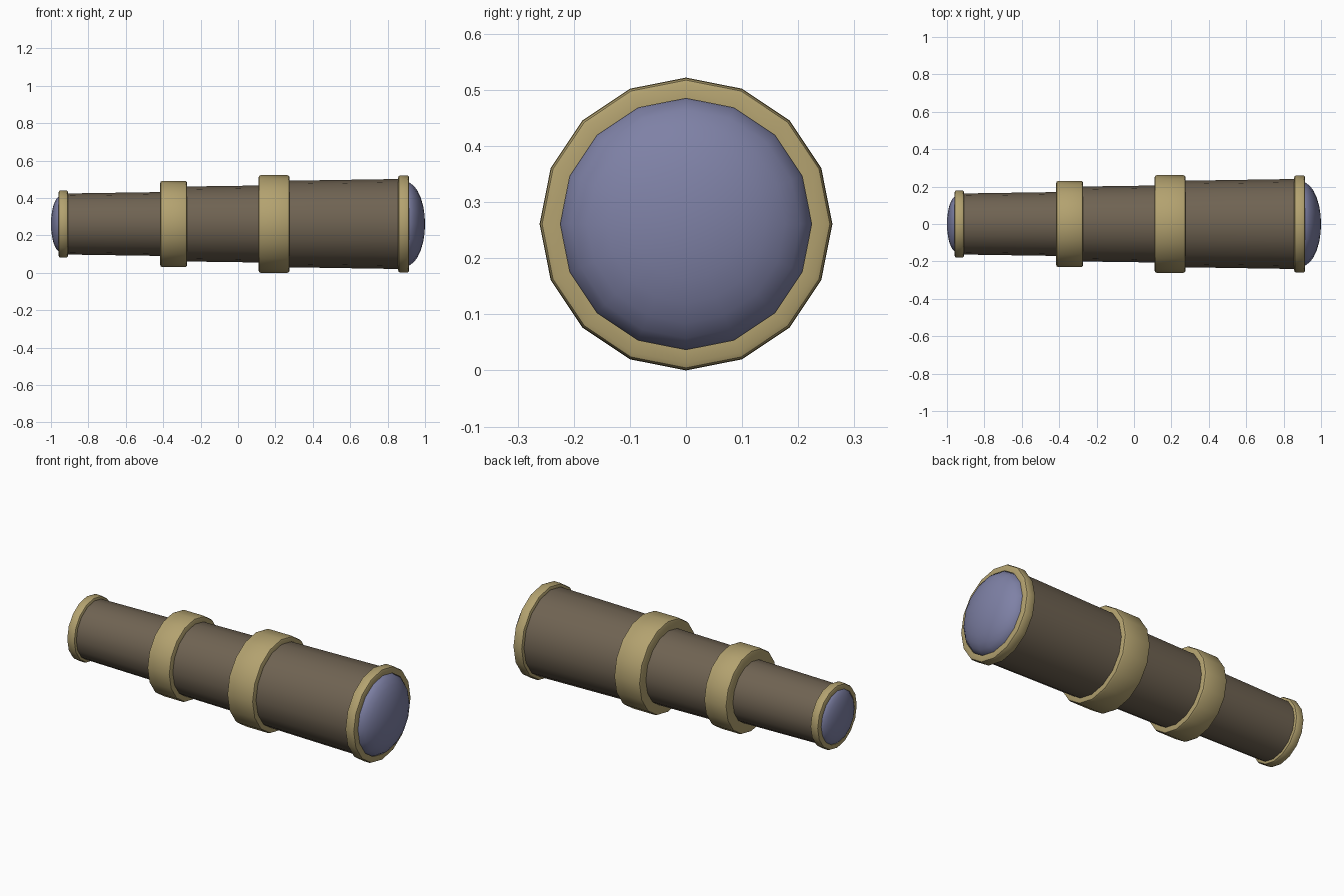
import bpy, bmesh, math

if "Cube" in bpy.data.objects:
    bpy.data.objects.remove(bpy.data.objects["Cube"])

SIDES = 16
AXIS_Z = 0.261


def material(name, rgb):
    m = bpy.data.materials.new(name)
    m.diffuse_color = (*rgb, 1)
    m.use_nodes = True
    m.node_tree.nodes["Principled BSDF"].inputs["Base Color"].default_value = m.diffuse_color
    return m


leather = material("leather", (0.16, 0.125, 0.085))
brass = material("brass", (0.45, 0.36, 0.16))
glass = material("glass", (0.21, 0.22, 0.38))


def lathe(name, profile, mat, closed=False, angle=35):
    """Revolve (x, radius) points about the telescope axis."""
    bm = bmesh.new()
    rings = []
    for x, r in profile:
        if r == 0:
            rings.append([bm.verts.new((x, 0, 0))] * SIDES)
        else:
            rings.append([bm.verts.new((x, r * math.sin(2 * math.pi * i / SIDES),
                                        r * math.cos(2 * math.pi * i / SIDES)))
                          for i in range(SIDES)])
    pairs = list(zip(rings, rings[1:]))
    if closed:
        pairs.append((rings[-1], rings[0]))
    for a, b in pairs:
        for i in range(SIDES):
            j = (i + 1) % SIDES
            bm.faces.new(list(dict.fromkeys((a[i], a[j], b[j], b[i]))))
    bmesh.ops.recalc_face_normals(bm, faces=bm.faces)
    me = bpy.data.meshes.new(name)
    bm.to_mesh(me)
    bm.free()
    me.materials.append(mat)
    ob = bpy.data.objects.new(name, me)
    ob.location.z = AXIS_Z
    bpy.context.collection.objects.link(ob)
    bpy.context.view_layer.objects.active = ob
    ob.select_set(True)
    bpy.ops.object.shade_smooth_by_angle(angle=math.radians(angle))
    ob.select_set(False)
    return ob


def band(name, x0, x1, outer, inner, b=0.012):
    """Brass ring with chamfered rims."""
    c = b * 0.3
    lathe(name, [(x0, inner), (x0, outer - b), (x0 + c, outer - c), (x0 + b, outer),
                 (x1 - b, outer), (x1 - c, outer - c), (x1, outer - b), (x1, inner)],
          brass, closed=True)


def lens(name, x_edge, x_tip, radius):
    """Domed glass, elliptical cross-section."""
    steps = 7
    pts = []
    for k in range(steps + 1):
        t = math.pi / 2 * k / steps
        r = radius * math.cos(t) if k < steps else 0
        pts.append((x_edge + (x_tip - x_edge) * math.sin(t), r))
    lathe(name, pts, glass, angle=60)


# Three nested tubes, slightly tapered
lathe("eyepiece_tube", [(-0.93, 0.163), (-0.39, 0.171)], leather)
lathe("middle_tube", [(-0.30, 0.200), (0.13, 0.206)], leather)
lathe("main_tube", [(0.25, 0.231), (0.89, 0.241)], leather)

# Brass end rims and joint collars
band("eyepiece_rim", -0.96, -0.908, 0.180, 0.150)
band("rear_collar", -0.416, -0.272, 0.231, 0.165)
band("front_collar", 0.11, 0.276, 0.261, 0.195)
band("objective_rim", 0.856, 0.915, 0.260, 0.224)

# Glass at both ends
lens("eyepiece_lens", -0.945, -1.0, 0.153)
lens("objective_lens", 0.895, 1.0, 0.226)
